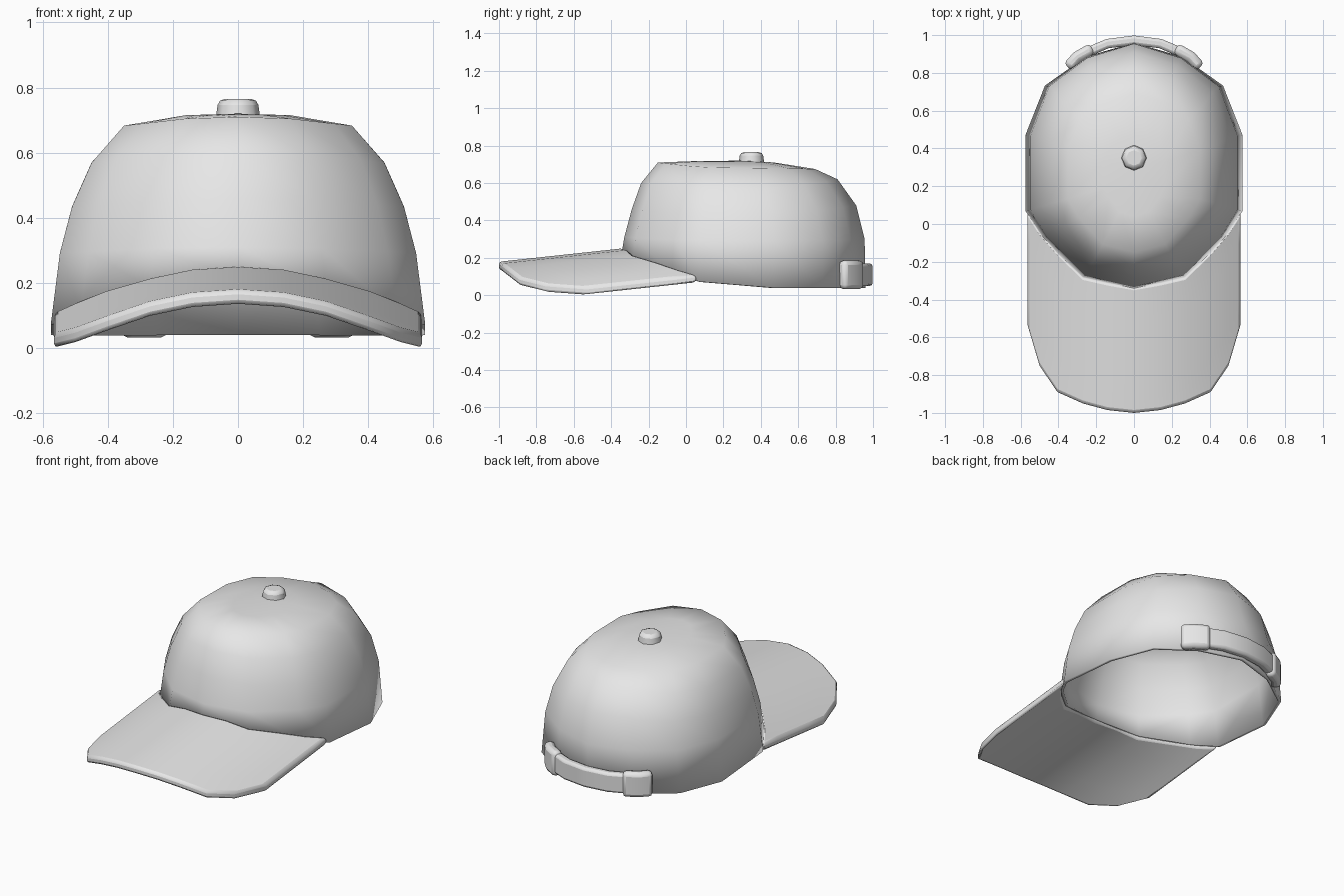
import bpy, bmesh
from mathutils import Vector

cube = bpy.data.objects.get("Cube")
if cube:
    bpy.data.objects.remove(cube, do_unlink=True)

fabric = bpy.data.materials.new("grey_fabric")
fabric.use_nodes = True
GREY = (0.8, 0.8, 0.8, 1)
fabric.diffuse_color = GREY
fabric.node_tree.nodes["Principled BSDF"].inputs["Base Color"].default_value = GREY


def finish(bm, name, bevel=0, shell=0, angle=1.0):
    """Turn a bmesh into a named, smooth shaded object."""
    bmesh.ops.recalc_face_normals(bm, faces=bm.faces)
    mesh = bpy.data.meshes.new(name)
    bm.to_mesh(mesh)
    bm.free()
    mesh.materials.append(fabric)
    obj = bpy.data.objects.new(name, mesh)
    bpy.context.collection.objects.link(obj)
    bpy.ops.object.select_all(action='DESELECT')
    obj.select_set(True)
    bpy.context.view_layer.objects.active = obj
    bpy.ops.object.shade_smooth_by_angle(angle=angle)
    if shell:
        mod = obj.modifiers.new("shell", 'SOLIDIFY')
        mod.thickness = shell
        mod.offset = -1
    if bevel:
        mod = obj.modifiers.new("rounding", 'BEVEL')
        mod.width = bevel
        mod.segments = 2
        mod.limit_method = 'ANGLE'
        mod.angle_limit = 0.9
    return obj


def brim_z(x, y):
    """Height of the arched top surface of the brim."""
    return 0.25 + 0.108 * (y + 0.345) - 0.185 * (x / 0.565) ** 2


# Crown: stacked rings of one outline, half given and mirrored
MID = 0.27
half = [(0, 1), (0.45, 0.89), (0.82, 0.67), (1, 0.29),
        (1, -0.325), (0.84, -0.56), (0.47, -0.9), (0, -1)]
outline = half + [(-x, y) for x, y in half[-2:0:-1]]
# half width, front y, back y, then height at front, side and back
levels = [(0.575, -0.345, 0.96, 0.04, 0.04, 0.04),
          (0.547, -0.33, 0.955, 0.31, 0.29, 0.30),
          (0.51, -0.29, 0.91, 0.46, 0.43, 0.48),
          (0.45, -0.24, 0.81, 0.60, 0.565, 0.62),
          (0.35, -0.15, 0.69, 0.71, 0.68, 0.675),
          (0.16, 0.04, 0.47, 0.717, 0.715, 0.71)]

bm = bmesh.new()
rings = []
for i, (w, front, back, zf, zs, zb) in enumerate(levels):
    ring = []
    for u, v in outline:
        x = u * w
        y = MID + v * (back - MID if v > 0 else MID - front)
        z = zs + ((zb if v > 0 else zf) - zs) * v * v
        if i == 0 and v < -0.3:
            z = brim_z(x, y) - 0.03
        ring.append(bm.verts.new((x, y, z)))
    rings.append(ring)
n = len(outline)
for low, high in zip(rings, rings[1:]):
    for j in range(n):
        k = (j + 1) % n
        bm.faces.new((low[j], low[k], high[k], high[j]))
top = bm.verts.new((0, 0.3, 0.72))
for j in range(n):
    bm.faces.new((rings[-1][j], rings[-1][(j + 1) % n], top))
bmesh.ops.recalc_face_normals(bm, faces=bm.faces)
if top.normal.z < 0 and top.link_faces[0].normal.z < 0:
    bmesh.ops.reverse_faces(bm, faces=bm.faces)
finish(bm, "crown", shell=0.018)

# Brim: columns running from the front edge back to the crown
columns = [(0, -1.0, -0.335), (0.14, -0.985, -0.31), (0.27, -0.95, -0.28),
           (0.405, -0.89, -0.15), (0.5, -0.75, -0.04), (0.565, -0.53, 0.06)]
columns = [(-x, f, b) for x, f, b in columns[:0:-1]] + columns
ROWS = 5
THICK = 0.045
bm = bmesh.new()
grid = []
for x, front, back in columns:
    col = []
    for r in range(ROWS):
        y = front + (back - front) * r / (ROWS - 1)
        col.append(bm.verts.new((x, y, brim_z(x, y))))
    grid.append(col)
for a, b in zip(grid, grid[1:]):
    for r in range(ROWS - 1):
        bm.faces.new((a[r], b[r], b[r + 1], a[r + 1]))
lower = bmesh.ops.extrude_face_region(bm, geom=bm.faces[:], use_keep_orig=True)
for v in lower["geom"]:
    if isinstance(v, bmesh.types.BMVert):
        v.co.z -= THICK
finish(bm, "brim", bevel=0.014)


def band(name, path, thick, z0, z1, bevel):
    """Upright strip of cloth following a plan path."""
    pts = [Vector((x, y, 0)) for x, y in path]
    bm = bmesh.new()
    loops = []
    for i, p in enumerate(pts):
        along = (pts[min(i + 1, len(pts) - 1)] - pts[max(i - 1, 0)]).normalized()
        side = Vector((-along.y, along.x, 0)) * thick / 2
        loops.append([bm.verts.new((q.x, q.y, z)) for q, z in
                      ((p - side, z0), (p + side, z0), (p + side, z1), (p - side, z1))])
    for a, b in zip(loops, loops[1:]):
        for j in range(4):
            k = (j + 1) % 4
            bm.faces.new((a[j], a[k], b[k], b[j]))
    bm.faces.new(loops[0])
    bm.faces.new(loops[-1])
    finish(bm, name, bevel=bevel)


# Rear strap and the two tabs that hold it
strap = [(0.27, 0.9), (0.14, 0.955), (0, 0.973)]
band("rear_strap", strap + [(-x, y) for x, y in strap[-2::-1]], 0.05, 0.05, 0.17, 0.015)
tab = [(0.22, 0.93), (0.30, 0.885), (0.35, 0.83)]
for side, name in ((1, "left_tab"), (-1, "right_tab")):
    band(name, [(side * x, y) for x, y in tab], 0.06, 0.033, 0.185, 0.022)

# Button on top
bm = bmesh.new()
bmesh.ops.create_cone(bm, cap_ends=True, segments=8, radius1=0.07, radius2=0.06, depth=0.07)
bmesh.ops.translate(bm, verts=bm.verts, vec=(0, 0.35, 0.73))
finish(bm, "top_button", bevel=0.018)
